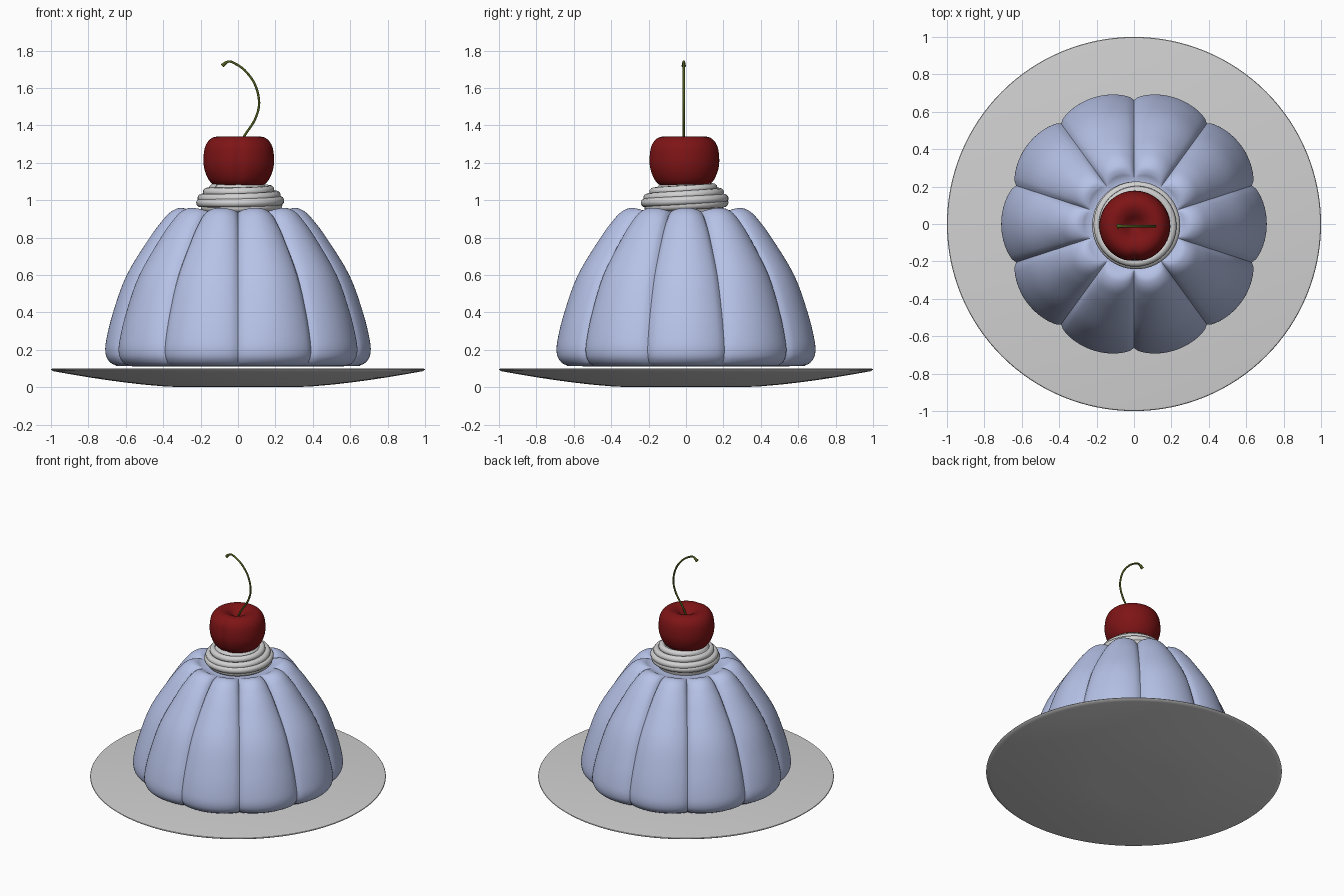
import bpy, bmesh, math
from mathutils import Vector

if "Cube" in bpy.data.objects:
    bpy.data.objects.remove(bpy.data.objects["Cube"])


def material(name, rgb):
    m = bpy.data.materials.new(name)
    m.diffuse_color = (*rgb, 1.0)
    m.use_nodes = True
    m.node_tree.nodes["Principled BSDF"].inputs["Base Color"].default_value = m.diffuse_color
    return m


WHITE = material("porcelain white", (0.64, 0.64, 0.64))
BLUE = material("pale blue jelly", (0.47, 0.54, 0.80))
RED = material("cherry red", (0.21, 0.007, 0.008))
GREEN = material("stem green", (0.07, 0.10, 0.012))


def smooth_path(pts, n):
    """Catmull-Rom through 2D points."""
    p = [Vector(q) for q in pts]
    p = [p[0]] + p + [p[-1]]
    out = []
    for i in range(1, len(p) - 2):
        a, b, c, d = p[i - 1:i + 3]
        for k in range(n):
            t = k / n
            out.append(0.5 * (2 * b + (c - a) * t + (2 * a - 5 * b + 4 * c - d) * t * t
                              + (3 * b - a - 3 * c + d) * t ** 3))
    out.append(p[-1])
    return out


def lathe(name, profile, mat, seg, angle=35):
    """profile(theta) gives (r, z) points from bottom centre to top centre."""
    bm = bmesh.new()
    cols = []
    first = profile(0.0)
    low = bm.verts.new((0, 0, first[0][1]))
    top = bm.verts.new((0, 0, first[-1][1]))
    for s in range(seg):
        t = 2 * math.pi * s / seg
        c = [bm.verts.new((r * math.cos(t), r * math.sin(t), z)) for r, z in profile(t)[1:-1]]
        cols.append([low] + c + [top])
    for s in range(seg):
        a, b = cols[s], cols[(s + 1) % seg]
        for i in range(len(a) - 1):
            face = [a[i], b[i], b[i + 1], a[i + 1]]
            bm.faces.new(list(dict.fromkeys(face)))
    bmesh.ops.recalc_face_normals(bm, faces=bm.faces)
    me = bpy.data.meshes.new(name)
    bm.to_mesh(me)
    bm.free()
    ob = bpy.data.objects.new(name, me)
    bpy.context.collection.objects.link(ob)
    finish(ob, mat, angle)
    return ob


def finish(ob, mat, angle=60):
    ob.data.materials.clear()
    ob.data.materials.append(mat)
    bpy.ops.object.select_all(action='DESELECT')
    ob.select_set(True)
    bpy.context.view_layer.objects.active = ob
    bpy.ops.object.shade_smooth_by_angle(angle=math.radians(angle))


def tube(name, pts, radius, mat, radii=None):
    cu = bpy.data.curves.new(name, 'CURVE')
    cu.dimensions = '3D'
    cu.bevel_depth = radius
    cu.bevel_resolution = 3
    cu.use_fill_caps = True
    sp = cu.splines.new('POLY')
    sp.points.add(len(pts) - 1)
    for i, p in enumerate(pts):
        sp.points[i].co = (*p, 1)
        sp.points[i].radius = radii[i] if radii else 1
    ob = bpy.data.objects.new(name, cu)
    bpy.context.collection.objects.link(ob)
    bpy.ops.object.select_all(action='DESELECT')
    ob.select_set(True)
    bpy.context.view_layer.objects.active = ob
    bpy.ops.object.convert(target='MESH')
    finish(bpy.context.object, mat)


# plate: flat top, shallow curved underside
under = [(r, 0.088 * (max(0, r - 0.3) / 0.7) ** 1.5) for r in (0, .3, .4, .5, .6, .7, .8, .9, .97, .99)]
plate = under + [(1.0, 0.094), (0.997, 0.098), (0.985, 0.1), (0, 0.1)]
lathe("plate", lambda t: plate, WHITE, 128)

# jelly: ten lobes, blended between a lobe profile and a groove profile
lobe = smooth_path([(0, .112), (.58, .112), (.655, .118), (.69, .14), (.708, .18), (.705, .25),
                    (.668, .4), (.595, .6), (.472, .8), (.405, .89), (.36, .937), (.315, .958),
                    (.28, .954), (.25, .94), (.2, .935), (0, .935)], 4)
groove = smooth_path([(0, .112), (.55, .112), (.615, .118), (.645, .14), (.662, .18), (.657, .25),
                      (.618, .4), (.54, .6), (.412, .8), (.345, .88), (.31, .91), (.28, .926),
                      (.255, .934), (.235, .936), (.2, .935), (0, .935)], 4)


def jelly_profile(t):
    w = abs(math.cos(5 * t)) ** 0.6
    return [g.lerp(l, w) for g, l in zip(groove, lobe)]


lathe("jelly", jelly_profile, BLUE, 200, 50)

# cream: solid core wrapped in a rising spiral
core = [(0, .93), (.19, .93), (.205, .99), (.17, 1.05), (.14, 1.085), (0, 1.085)]
lathe("cream_core", lambda t: core, WHITE, 48)
spiral, N, turns = [], 200, 4.2
ring = smooth_path([(.185, .958), (.212, .985), (.205, 1.01), (.175, 1.045), (.14, 1.066)], 50)
for i in range(N + 1):
    a = 2 * math.pi * turns * i / N + 2.5
    r, z = ring[i]
    spiral.append((r * math.cos(a) + .012, r * math.sin(a) - .005, z + .006 * math.sin(a)))
tube("cream_swirl", spiral, 0.024, WHITE)

# cherry: dimpled top with a small cleft at the front
cherry = smooth_path([(0, 1.06), (.1, 1.068), (.15, 1.095), (.179, 1.15), (.189, 1.21), (.18, 1.285),
                      (.15, 1.328), (.11, 1.34), (.07, 1.328), (.03, 1.298), (0, 1.285)], 4)


def cherry_profile(t):
    k = 1 - 0.05 * math.exp(-((t - 1.5 * math.pi) / 0.14) ** 2)
    return [(p.x * k, p.y) for p in cherry]


body = lathe("cherry", cherry_profile, RED, 96, 60)
body.location = (.004, -.011, 0)

# stem with a thicker tip
path = smooth_path([(.005, 1.28), (.035, 1.345), (.09, 1.43), (.113, 1.52), (.09, 1.62),
                    (.035, 1.695), (-.025, 1.735), (-.055, 1.74), (-.085, 1.718)], 6)
n = len(path) - 1
tube("cherry_stem", [(p.x, -.012, p.y) for p in path], 0.0065, GREEN,
     [1 + 0.9 * max(0, (i / n - 0.88) / 0.12) for i in range(n + 1)])
